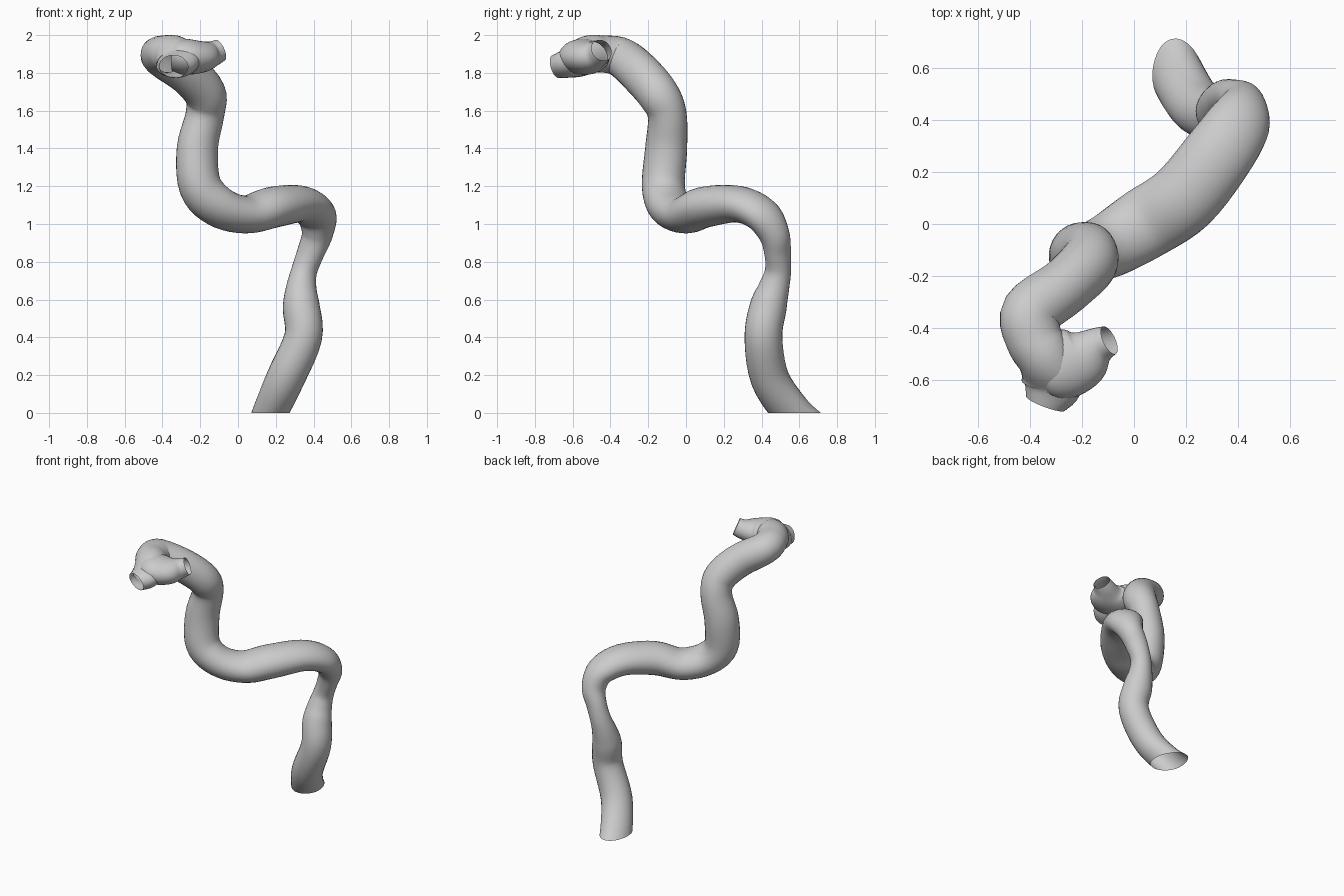
import bpy, bmesh, math
from mathutils import Vector

cube = bpy.data.objects.get("Cube")
if cube:
    bpy.data.objects.remove(cube, do_unlink=True)

SEGMENTS = 28
STEPS = 5
SIDE = Vector((0.75, -0.62, 0))   # sideways axis of the vessel's bending plane

grey = bpy.data.materials.new("vessel_grey")
grey.use_nodes = True
colour = (0.6, 0.6, 0.6, 1)
grey.diffuse_color = colour
grey.node_tree.nodes["Principled BSDF"].inputs["Base Color"].default_value = colour


def smooth_path(points):
    """Catmull-Rom samples of (x, y, z, half width, half height) stations."""
    p = [Vector(q) for q in points]
    p = [p[0] * 2 - p[1]] + p + [p[-1] * 2 - p[-2]]
    out = []
    for i in range(1, len(p) - 2):
        a, b, c, d = p[i - 1:i + 3]
        for s in range(STEPS):
            t = s / STEPS
            out.append((b * 2 + (c - a) * t + (a * 2 - b * 5 + c * 4 - d) * t**2
                        + (b * 3 - a - c * 3 + d) * t**3) / 2)
    return out + [p[-2]]


def tube(name, points):
    """Sweep an open-ended ellipse along the stations, trimmed flat at the ground."""
    path = smooth_path(points)
    centres = [Vector(q[:3]) for q in path]
    bm = bmesh.new()
    rings = []
    for i, q in enumerate(path):
        tangent = (centres[min(i + 1, len(path) - 1)] - centres[max(i - 1, 0)]).normalized()
        side = (SIDE - tangent * SIDE.dot(tangent)).normalized()
        up = side.cross(tangent)
        ring = []
        for k in range(SEGMENTS):
            a = math.tau * k / SEGMENTS
            ring.append(bm.verts.new(centres[i] + side * math.cos(a) * q[3]
                                     + up * math.sin(a) * q[4]))
        rings.append(ring)
    for r, s in zip(rings, rings[1:]):
        for k in range(SEGMENTS):
            n = (k + 1) % SEGMENTS
            bm.faces.new((r[k], s[k], s[n], r[n]))
    bmesh.ops.bisect_plane(bm, geom=bm.verts[:] + bm.edges[:] + bm.faces[:],
                           plane_co=(0, 0, 0), plane_no=(0, 0, 1), clear_inner=True)
    bmesh.ops.recalc_face_normals(bm, faces=bm.faces)
    mesh = bpy.data.meshes.new(name)
    bm.to_mesh(mesh)
    bm.free()
    mesh.materials.append(grey)
    obj = bpy.data.objects.new(name, mesh)
    bpy.context.collection.objects.link(obj)
    bpy.ops.object.select_all(action='DESELECT')
    obj.select_set(True)
    bpy.context.view_layer.objects.active = obj
    bpy.ops.object.shade_smooth_by_angle(angle=math.radians(50))


# Winding main vessel, from the foot to the front opening
tube("vessel", [
    (0.13, 0.68, -0.11, 0.09, 0.11),
    (0.17, 0.565, 0.0, 0.09, 0.11),
    (0.25, 0.445, 0.18, 0.1, 0.105),
    (0.345, 0.41, 0.4, 0.1, 0.1),
    (0.335, 0.435, 0.56, 0.098, 0.098),
    (0.335, 0.465, 0.66, 0.08, 0.083),
    (0.35, 0.487, 0.75, 0.068, 0.07),
    (0.385, 0.485, 0.85, 0.075, 0.068),
    (0.42, 0.465, 0.95, 0.085, 0.08),
    (0.41, 0.4, 1.05, 0.12, 0.088),
    (0.33, 0.275, 1.105, 0.135, 0.097),
    (0.19, 0.1, 1.09, 0.14, 0.108),
    (0.04, 0.0, 1.05, 0.138, 0.1),
    (-0.1, -0.085, 1.09, 0.125, 0.105),
    (-0.2, -0.12, 1.2, 0.112, 0.115),
    (-0.215, -0.105, 1.4, 0.105, 0.115),
    (-0.175, -0.1, 1.58, 0.1, 0.105),
    (-0.175, -0.15, 1.69, 0.112, 0.11),
    (-0.265, -0.24, 1.795, 0.11, 0.112),
    (-0.395, -0.34, 1.88, 0.115, 0.105),
    (-0.385, -0.44, 1.9, 0.11, 0.098),
    (-0.34, -0.52, 1.895, 0.108, 0.1),
    (-0.315, -0.61, 1.855, 0.12, 0.08),
    (-0.34, -0.69, 1.833, 0.08, 0.062),
])

# Short side branch at the head, broad where it meets the vessel
tube("side_branch", [
    (-0.34, -0.535, 1.89, 0.1, 0.08),
    (-0.28, -0.54, 1.885, 0.135, 0.095),
    (-0.2, -0.515, 1.885, 0.118, 0.085),
    (-0.14, -0.47, 1.9, 0.075, 0.068),
    (-0.095, -0.447, 1.92, 0.058, 0.06),
])
